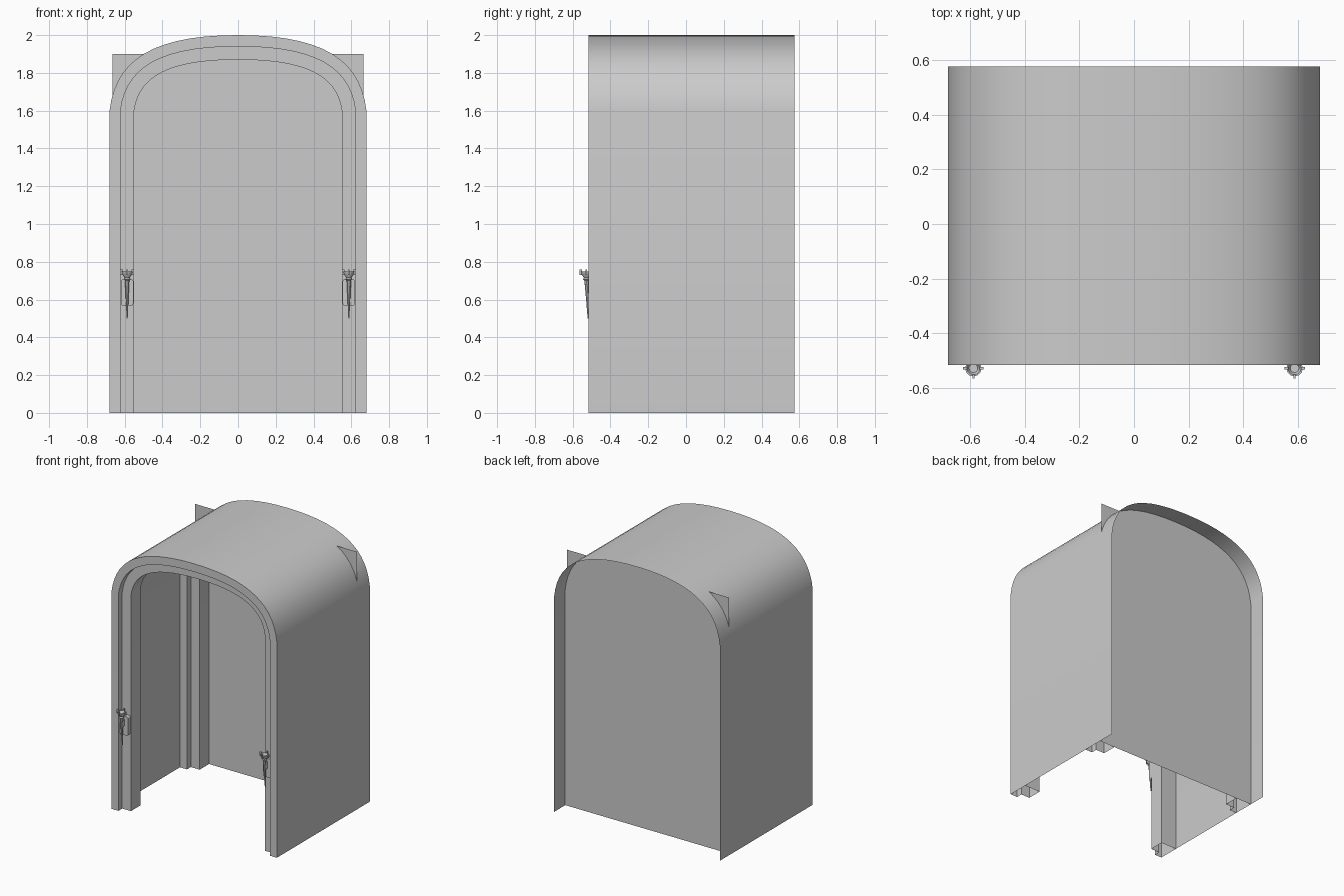
import bpy, bmesh, math
from mathutils import Matrix, Vector

if "Cube" in bpy.data.objects:
    bpy.data.objects.remove(bpy.data.objects["Cube"])

SEG = 14  # segments per half arch
OUTER, MIDDLE, INNER = (0.68, 2.0), (0.622, 1.94), (0.55, 1.87)
FRONT, BACK, WALL = -0.515, 0.575, 0.445


def finish(bm, name, angle=35):
    bmesh.ops.remove_doubles(bm, verts=bm.verts, dist=1e-5)
    mesh = bpy.data.meshes.new(name)
    bm.to_mesh(mesh)
    bm.free()
    obj = bpy.data.objects.new(name, mesh)
    bpy.context.collection.objects.link(obj)
    bpy.ops.object.select_all(action='DESELECT')
    obj.select_set(True)
    bpy.context.view_layer.objects.active = obj
    bpy.ops.object.shade_smooth_by_angle(angle=math.radians(angle))
    return obj


def arch(size):
    """Arch outline from left foot over the top to the right foot, as (x, z)."""
    half, top = size
    ctrl = [(1, 0), (0.956, 0.675), (0.662, 1), (0, 1)]
    right = [(half, 0)]
    for i in range(SEG + 1):
        t = i / SEG
        w = [(1 - t) ** 3, 3 * t * (1 - t) ** 2, 3 * t * t * (1 - t), t ** 3]
        u = sum(a * c[0] for a, c in zip(w, ctrl))
        v = sum(a * c[1] for a, c in zip(w, ctrl))
        right.append((half * u, 1.6 + (top - 1.6) * v))
    return [(-x, z) for x, z in right] + right[-2::-1]


def loft(name, stations):
    """Skin between arch outlines placed at given depths."""
    bm = bmesh.new()
    rows = [[bm.verts.new((x, y, z)) for x, z in arch(size)] for size, y in stations]
    for a, b in zip(rows, rows[1:]):
        for i in range(len(a) - 1):
            bm.faces.new((a[i], a[i + 1], b[i + 1], b[i]))
    return finish(bm, name)


# Vaulted outer shell, open underneath
loft("outer_shell", [(OUTER, FRONT), (OUTER, BACK)])

# Stepped arch frames at the front and against the back wall
for name, y in (("front_arch_frame", FRONT), ("back_arch_frame", WALL - 0.155)):
    loft(name, [(OUTER, y), (MIDDLE, y), (MIDDLE, y + 0.045),
                (INNER, y + 0.045), (INNER, y + 0.155), (OUTER, y + 0.155)])

# Flat back wall whose square corners poke through the vault
bm = bmesh.new()
bm.faces.new([bm.verts.new((x, WALL, z)) for x, z in
              ((-0.665, 0), (0.665, 0), (0.665, 1.9), (-0.665, 1.9))])
finish(bm, "back_wall")


def revolve(name, rings, sides=12):
    """Round part from (y, z, radius) rings, centred on x = 0."""
    bm = bmesh.new()
    rows = [[bm.verts.new((r * math.cos(a), y + r * math.sin(a), z))
             for a in (2 * math.pi * k / sides for k in range(sides))]
            for y, z, r in rings]
    for a, b in zip(rows, rows[1:]):
        for k in range(sides):
            n = (k + 1) % sides
            bm.faces.new((a[k], a[n], b[n], b[k]))
    bm.faces.new(rows[0][::-1])
    bm.faces.new(rows[-1])
    return finish(bm, name)


def box(name, center, size, turn=0):
    bm = bmesh.new()
    bmesh.ops.create_cube(bm, size=1, matrix=Matrix.Translation(center)
                          @ Matrix.Rotation(turn, 4, 'Z')
                          @ Matrix.Diagonal(Vector((*size, 1))))
    return finish(bm, name)


def torch():
    """Wall torch on x = 0, mounted on the recessed step of the frame."""
    parts = []
    # Rounded mounting plate
    bm = bmesh.new()
    pts = []
    for cx, cz, start in ((0.02, 0.695, 0), (-0.02, 0.695, 90),
                          (-0.02, 0.58, 180), (0.02, 0.58, 270)):
        for k in range(4):
            a = math.radians(start + 30 * k)
            pts.append((cx + 0.013 * math.cos(a), -0.47, cz + 0.013 * math.sin(a)))
    face = bm.faces.new([bm.verts.new(p) for p in pts])
    out = bmesh.ops.extrude_face_region(bm, geom=[face])
    bmesh.ops.translate(bm, vec=(0, -0.03, 0),
                        verts=[v for v in out['geom'] if isinstance(v, bmesh.types.BMVert)])
    bmesh.ops.recalc_face_normals(bm, faces=bm.faces)
    parts.append(finish(bm, "torch_plate"))
    # Tapered handle, collar and flared cup with a hollow top
    parts.append(revolve("torch_handle", [(-0.518, 0.5, 0.003), (-0.522, 0.6, 0.007),
                                          (-0.527, 0.71, 0.012)], 8))
    parts.append(revolve("torch_cup", [(-0.527, 0.7, 0.01), (-0.527, 0.708, 0.018),
                                       (-0.527, 0.716, 0.014), (-0.527, 0.735, 0.027),
                                       (-0.527, 0.748, 0.03), (-0.527, 0.748, 0.024),
                                       (-0.527, 0.73, 0.016)]))
    # Crown prongs round the rim
    for k in range(4):
        a = k * math.pi / 2
        parts.append(box("torch_prong", (0.03 * math.cos(a), -0.527 + 0.03 * math.sin(a), 0.745),
                         (0.014, 0.008, 0.028), a))
    # Bracket joining handle and plate
    parts.append(box("torch_bracket", (0, -0.505, 0.66), (0.012, 0.03, 0.05)))
    return parts


# Two torches, left and right
for part in torch():
    copy = part.copy()
    bpy.context.collection.objects.link(copy)
    part.location.x, copy.location.x = -0.587, 0.587
    part.name, copy.name = "left_" + part.name, "right_" + part.name.split(".")[0]
